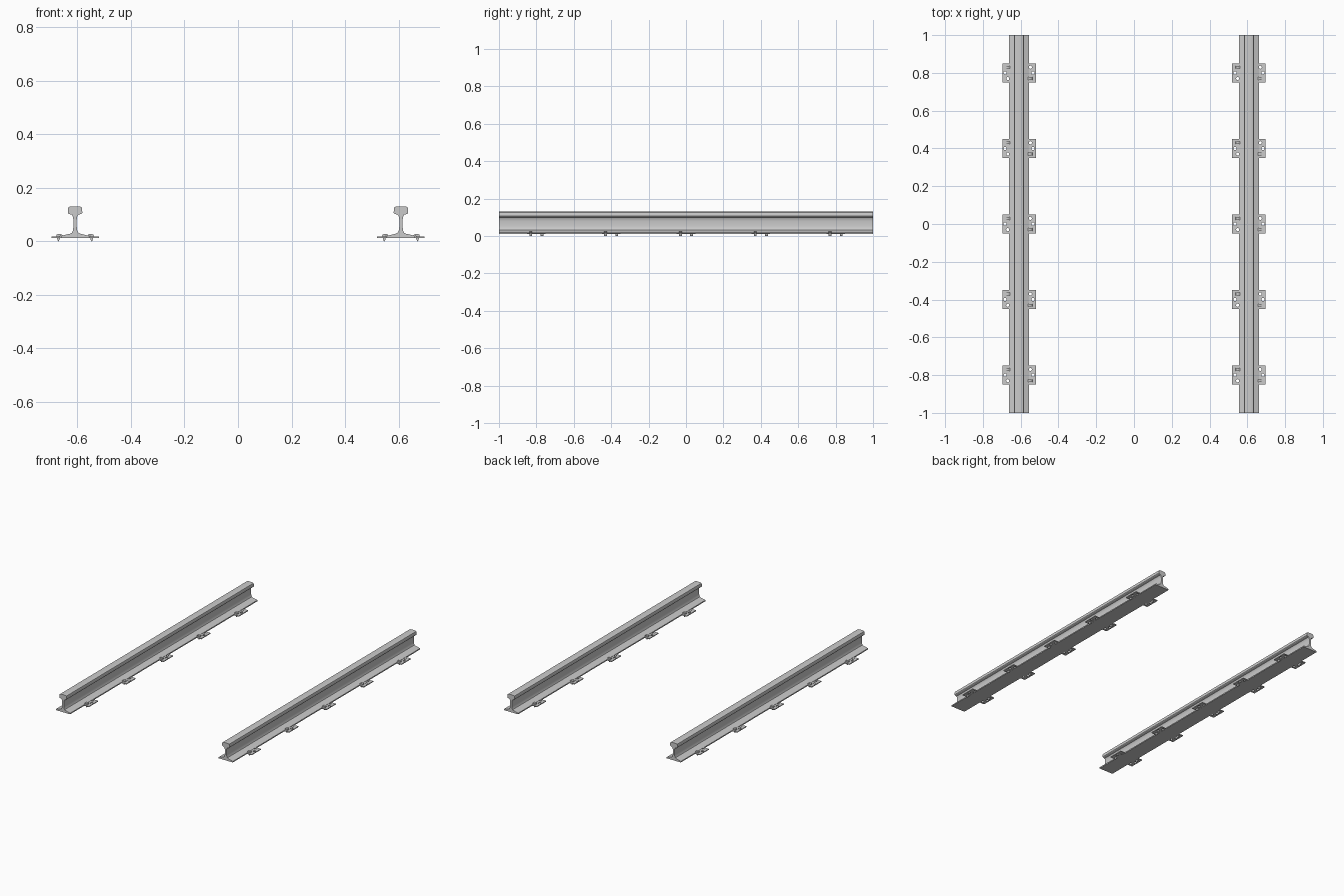
import bpy, bmesh, math

if "Cube" in bpy.data.objects:
    bpy.data.objects.remove(bpy.data.objects["Cube"])

RAIL_X = 0.6085
SLEEPERS = (-0.8, -0.4, 0.0, 0.4, 0.8)


def extrude_mesh(name, outline, length):
    """Extrude an (x, z) outline along y, centred on y = 0."""
    bm = bmesh.new()
    face = bm.faces.new([bm.verts.new((x, -length / 2, z)) for x, z in outline])
    new = bmesh.ops.extrude_face_region(bm, geom=[face])["geom"]
    bmesh.ops.translate(bm, vec=(0, length, 0),
                        verts=[v for v in new if isinstance(v, bmesh.types.BMVert)])
    bmesh.ops.recalc_face_normals(bm, faces=bm.faces[:])
    mesh = bpy.data.meshes.new(name)
    bm.to_mesh(mesh)
    bm.free()
    return mesh


def place(name, mesh, x=0, y=0, turn=0):
    obj = bpy.data.objects.new(name, mesh)
    obj.location = (x, y, 0)
    obj.rotation_euler.z = turn
    bpy.context.collection.objects.link(obj)
    return obj


# Rail: half profile from foot to crown, mirrored
half = [(0.053, 0.012), (0.053, 0.0195), (0.051, 0.0205), (0.020, 0.028),
        (0.012, 0.032), (0.008, 0.040), (0.0062, 0.055), (0.0062, 0.080),
        (0.008, 0.092), (0.012, 0.099), (0.0245, 0.103), (0.0270, 0.106),
        (0.0265, 0.121), (0.0245, 0.127), (0.019, 0.1295), (0.008, 0.1305)]
rail = extrude_mesh("rail", half + [(-x, z) for x, z in reversed(half)], 2.0)

# Tie plate with four spike holes
plate_outline = [(-0.0885, 0.0125), (0.0885, 0.0125), (0.0885, 0.0180), (-0.0885, 0.0180)]
plate = place("plate_blank", extrude_mesh("plate_blank", plate_outline, 0.1))
bm = bmesh.new()
for x, y in ((-0.074, 0), (-0.0595, -0.03), (0.074, 0), (0.0595, 0.03)):
    made = bmesh.ops.create_cone(bm, cap_ends=True, segments=12, radius1=0.0085,
                                 radius2=0.0085, depth=0.1)
    bmesh.ops.translate(bm, verts=made["verts"], vec=(x, y, 0))
cut_mesh = bpy.data.meshes.new("hole_cutter")
bm.to_mesh(cut_mesh)
bm.free()
cutter = place("hole_cutter", cut_mesh)
cutter.hide_render = True
mod = plate.modifiers.new("holes", "BOOLEAN")
mod.operation = "DIFFERENCE"
mod.solver = "EXACT"
mod.object = cutter
graph = bpy.context.evaluated_depsgraph_get()
plate_mesh = bpy.data.meshes.new_from_object(plate.evaluated_get(graph))
bpy.data.objects.remove(plate)
bpy.data.objects.remove(cutter)

# Spike: hooked head over the foot, shank with a chisel tip
spike = extrude_mesh("spike", [(0.047, 0.0200), (0.057, 0.0190), (0.057, 0.008),
                               (0.061, 0.0), (0.064, 0.0), (0.068, 0.012),
                               (0.070, 0.0205), (0.068, 0.0255), (0.058, 0.0280),
                               (0.048, 0.0245)], 0.015)

# Assemble both rails
rails = []
for side, cx in (("left", -RAIL_X), ("right", RAIL_X)):
    rails.append(place(side + "_rail", rail, cx))
    for i, y in enumerate(SLEEPERS, 1):
        place(f"{side}_tie_plate_{i}", plate_mesh, cx, y)
        place(f"{side}_spike_a_{i}", spike, cx, y - 0.03)
        place(f"{side}_spike_b_{i}", spike, cx, y + 0.03, math.pi)

# Smooth only the rounded parts of the rail
bpy.context.view_layer.objects.active = rails[0]
rails[0].select_set(True)
bpy.ops.object.shade_smooth_by_angle(angle=math.radians(30))
